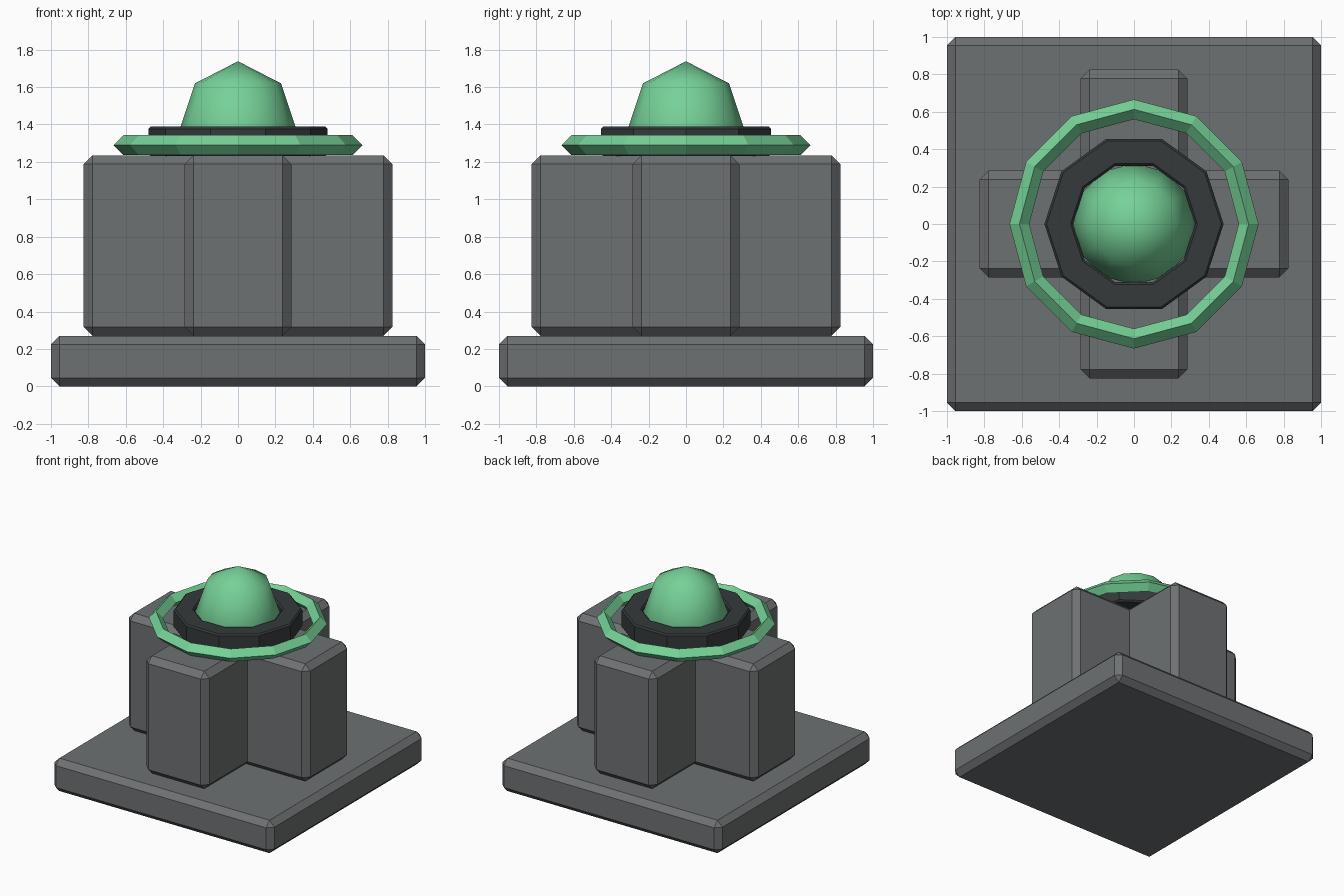
import bpy, bmesh, math

if "Cube" in bpy.data.objects:
    bpy.data.objects.remove(bpy.data.objects["Cube"])


def material(name, rgb):
    m = bpy.data.materials.new(name)
    m.diffuse_color = (*rgb, 1)
    m.use_nodes = True
    m.node_tree.nodes["Principled BSDF"].inputs["Base Color"].default_value = m.diffuse_color
    return m


GREY = material("stone grey", (0.155, 0.165, 0.17))
DARK = material("dark metal", (0.035, 0.042, 0.043))
GREEN = material("glow green", (0.18, 0.64, 0.31))


def finish(name, bm, mat):
    bmesh.ops.recalc_face_normals(bm, faces=bm.faces)
    mesh = bpy.data.meshes.new(name)
    bm.to_mesh(mesh)
    bm.free()
    mesh.materials.append(mat)
    obj = bpy.data.objects.new(name, mesh)
    bpy.context.collection.objects.link(obj)
    return obj


def chamfered_box(name, hx, hy, z0, z1, chamfer, mat):
    bm = bmesh.new()
    bmesh.ops.create_cube(bm, size=2)
    for v in bm.verts:
        v.co = (v.co.x * hx, v.co.y * hy, z1 if v.co.z > 0 else z0)
    bmesh.ops.bevel(bm, geom=bm.edges[:], offset=chamfer, segments=1,
                    affect='EDGES', profile=0.5)
    return finish(name, bm, mat)


def ring(name, profile, sides, mat):
    """Sweep a closed (radius, z) profile around the z axis."""
    bm = bmesh.new()
    loops = []
    for i in range(sides):
        a = math.tau * i / sides
        loops.append([bm.verts.new((r * math.cos(a), r * math.sin(a), z))
                      for r, z in profile])
    n = len(profile)
    for i in range(sides):
        p, q = loops[i], loops[(i + 1) % sides]
        for j in range(n):
            k = (j + 1) % n
            bm.faces.new((p[j], q[j], q[k], p[k]))
    return finish(name, bm, mat)


# Base slab and the two crossed pedestal blocks
chamfered_box("base", 1, 1, 0, 0.27, 0.045, GREY)
chamfered_box("pedestal_wide", 0.825, 0.285, 0.27, 1.235, 0.047, GREY)
chamfered_box("pedestal_deep", 0.285, 0.825, 0.27, 1.235, 0.047, GREY)

# Dark collar with small chamfers
ri, ro, z0, z1, c = 0.327, 0.479, 1.232, 1.388, 0.012
ring("collar", [(ri + c, z0), (ro - c, z0), (ro, z0 + c), (ro, z1 - c),
                (ro - c, z1), (ri + c, z1), (ri, z1 - c), (ri, z0 + c)], 10, DARK)

# Thin green halo ring with a diamond section
R, r, z = 0.613, 0.053, 1.29
ring("halo_ring", [(R + r, z), (R, z + r), (R - r, z), (R, z - r)], 12, GREEN)

# Smooth green dome, a stretched low-poly sphere
bm = bmesh.new()
bmesh.ops.create_uvsphere(bm, u_segments=12, v_segments=4, radius=1)
for v in bm.verts:
    v.co = (v.co.x * 0.325, v.co.y * 0.325, 1.335 + v.co.z * 0.403)
for f in bm.faces:
    f.smooth = True
finish("dome", bm, GREEN)
